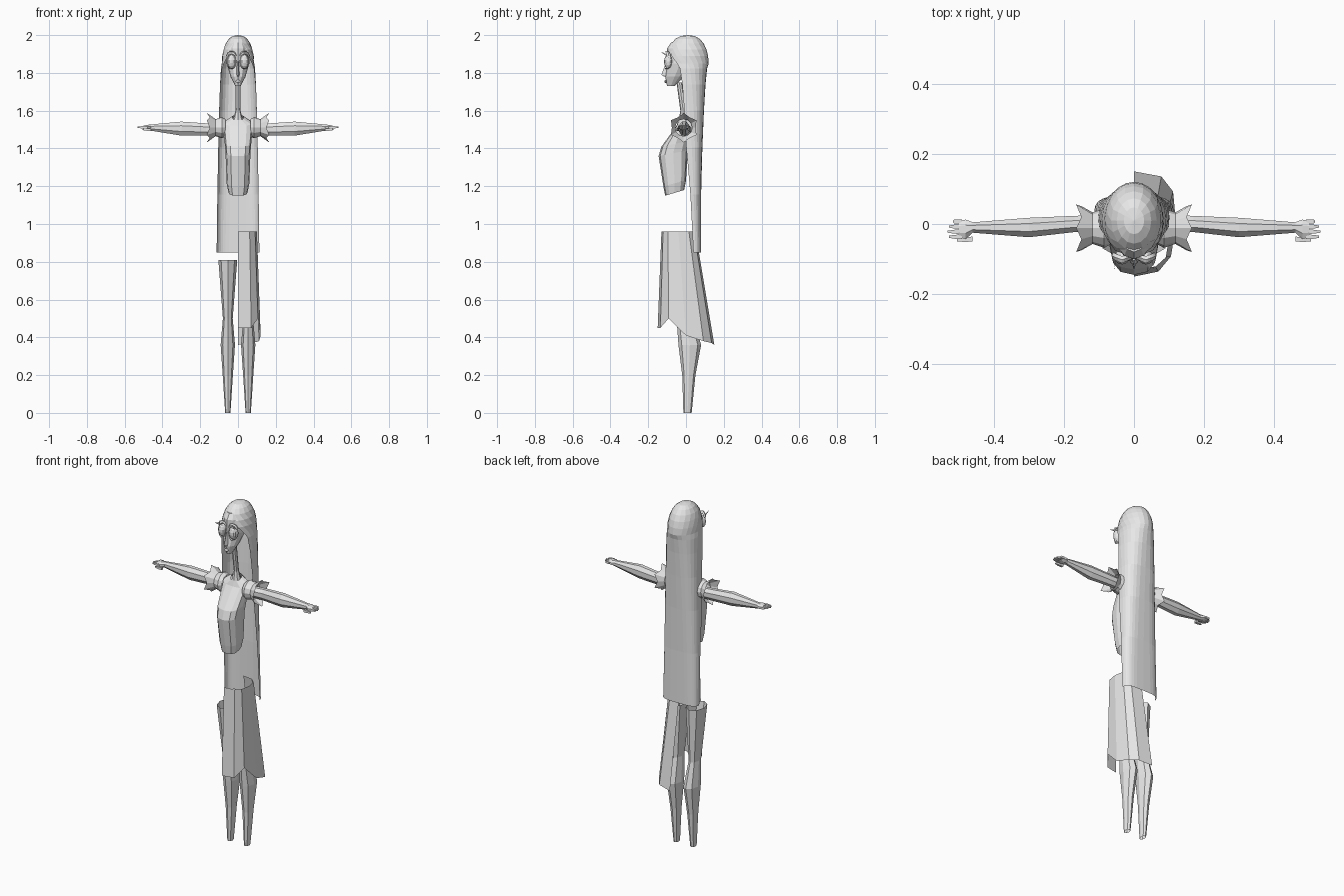
import bpy, bmesh, math
from mathutils import Vector

cube = bpy.data.objects.get("Cube")
if cube:
    bpy.data.objects.remove(cube, do_unlink=True)

grey = bpy.data.materials.new("plain grey")
grey.use_nodes = True
grey.diffuse_color = (.8, .8, .8, 1)
shader = grey.node_tree.nodes["Principled BSDF"]
shader.inputs["Base Color"].default_value = grey.diffuse_color


def finish(name, bm):
    bmesh.ops.remove_doubles(bm, verts=bm.verts[:], dist=.0005)
    bmesh.ops.recalc_face_normals(bm, faces=bm.faces[:])
    mesh = bpy.data.meshes.new(name)
    bm.to_mesh(mesh)
    bm.free()
    mesh.materials.append(grey)
    part = bpy.data.objects.new(name, mesh)
    bpy.context.scene.collection.objects.link(part)


def loft(name, rings, closed=True, caps=False):
    """Skin a list of equally long point rings."""
    bm = bmesh.new()
    rows = [[bm.verts.new(point) for point in ring] for ring in rings]
    count = len(rows[0])
    for upper, lower in zip(rows, rows[1:]):
        for i in range(count if closed else count - 1):
            j = (i + 1) % count
            bm.faces.new((upper[i], upper[j], lower[j], lower[i]))
    if caps:
        bm.faces.new(rows[0])
        bm.faces.new(rows[-1])
    finish(name, bm)


def mix(start, end, amount):
    return start + (end - start) * amount


def soft(value, squareness):
    """Bend a sine or cosine towards a squared outline."""
    return math.copysign(abs(value) ** squareness, value)


def around(sides, turn=0):
    """Sine and cosine pairs for a regular outline."""
    angles = [math.tau * (i + turn) / sides for i in range(sides)]
    return [(math.sin(angle), math.cos(angle)) for angle in angles]


def level(z, width, front, back, sides=8, centre=0, slant=0, squareness=1):
    """A horizontal oval ring, its back edge raised by the slant."""
    middle, depth = (front + back) / 2, (back - front) / 2
    ring = []
    for s, c in around(sides):
        s, c = soft(s, squareness), soft(c, squareness)
        ring.append((centre + width * s, middle - depth * c, z + slant * (1 - c) / 2))
    return ring


def across(x, y, z, depth, height, sides=8):
    """An oval ring standing across the arm direction."""
    return [(x, y + depth * s, z + height * c) for s, c in around(sides, .5)]


def ball(name, centre, size):
    bm = bmesh.new()
    bmesh.ops.create_uvsphere(bm, u_segments=10, v_segments=7, radius=1)
    bmesh.ops.scale(bm, vec=size, verts=bm.verts[:])
    bmesh.ops.translate(bm, vec=centre, verts=bm.verts[:])
    finish(name, bm)


# Head with a narrow chin
skull = [(1.73, .014, -.1, -.06), (1.78, .04, -.11, -.01), (1.85, .06, -.1, .04),
         (1.93, .055, -.1, .05), (1.96, .04, -.08, .04)]
loft("head", [level(*ring, sides=12) for ring in skull], caps=True)

# Nose bridge, tip and base, then lips
bridge = [(.005, -.105, 1.86), (.01, -.13, 1.79), (.008, -.115, 1.78)]
loft("nose", [[(-half, -.1, z), (0, tip, z), (half, -.1, z)] for half, tip, z in bridge],
     caps=True)
ball("lips", Vector((0, -.107, 1.755)), Vector((.013, .007, .008)))


# Long hair: a dome that parts around the face, then a panel hanging down the back
def hair_row(z, width, front, back, gap, squareness):
    row = []
    for i in range(17):
        angle = mix(gap, math.tau - gap, i / 16)
        s, c = soft(math.sin(angle), squareness), soft(math.cos(angle), squareness)
        row.append((width * s, .01 - (front if c > 0 else back) * c, z))
    return row


hair = []
for i in range(1, 7):
    rise = math.pi / 2 * i / 6
    spread = math.sin(rise) ** .8
    hair.append(hair_row(mix(1.85, 2, math.cos(rise)), .086 * spread, .115 * spread,
                         .11 * spread, max(0, rise - math.pi / 4) * 4 / 3, 1))
hair.insert(0, [(0, .01, 2)] * len(hair[0]))
for i in range(1, 7):
    drop = i / 6
    hair.append(hair_row(1.85 - drop ** 2, mix(.086, .114, drop), mix(.11, .03, drop),
                         max(.07, mix(.11, .06, drop)),
                         math.radians(mix(60, 100, drop)), mix(1, .5, drop)))
loft("long_hair", hair, closed=False)

# Neck flaring into the shoulders
throat = [(1.75, .014, -.05, -.02), (1.6, .013, -.03, 0), (1.54, .03, -.04, .01)]
loft("neck", [level(*ring) for ring in throat])

# Torso with sloped shoulders, forward bust and slanted open hem
trunk = [(1.55, .03, -.04, .01), (1.52, .08, -.05, .02), (1.41, .07, -.13, .02),
         (1.36, .066, -.145, .01), (1.2, .06, -.12, 0), (1.15, .05, -.11, -.01)]
loft("torso", [level(*ring, sides=12, slant=.03, squareness=.8) for ring in trunk])

# Half skirt: a wall running from front to back, with a ragged hem
waist, hem = [], []
for i, z in enumerate((.45, .45, .5, .41, .38, .37, .36)):
    angle = math.pi * i / 6
    s, c = soft(math.sin(angle), .7), soft(math.cos(angle), .7)
    waist.append((.1 * s, -.04 - .09 * c, .96))
    hem.append((mix(.11, .13, i / 6) * s, -.15 * c, z))
loft("half_skirt", [waist, hem], closed=False)


def eye_arc(side, reach, z, thick, begin, end):
    """A raised band bent around the eye."""
    arc = []
    for i in range(13):
        angle = math.radians(mix(begin, end, i / 12))
        c, s = math.cos(angle), math.sin(angle)
        bulge = .012 * (1 - abs(c))
        arc.append([(side * (.034 + (reach + grow) * c), y - bulge,
                     z + (reach * 1.5 + grow) * s)
                    for grow, y in ((0, -.08), (thick, -.09), (0, -.1))])
    return arc


limb = [(.06, 0, .03, .03), (.17, 0, .025, .035), (.3, -.01, .03, .04),
        (.46, -.01, .016, .018), (.48, -.015, .03, .015), (.5, -.015, .025, .01)]
calf = [(.81, .05, -.09, .05), (.5, .026, -.05, .04), (.36, .038, -.04, .08),
        (.2, .027, -.02, .05), (0, .014, -.014, .03)]
cuff = [(.065, .045, 0), (.085, .056, 0), (.118, .045, 0), (.165, .078, .015)]

for name, side in (("left", 1), ("right", -1)):
    # Eye with its rim, brow and lash
    ball(name + "_eye", Vector((side * .034, -.094, 1.86)), Vector((.023, .022, .037)))
    loft(name + "_eye_rim", eye_arc(side, .025, 1.86, .003, 0, 360))
    loft(name + "_eyebrow", eye_arc(side, .028, 1.87, .005, 25, 155))
    lash = [across(side * .05, -.095, 1.89, .006, .006, 4),
            across(side * .057, -.13, 1.91, .001, .001, 4)]
    loft(name + "_lash", lash, caps=True)

    # Sleeve flaring into six points
    sleeve = []
    for x, radius, notch in cuff:
        row = []
        for i, (s, c) in enumerate(around(12)):
            cut = notch * (i % 2)
            row.append((side * (x - cut), (radius - cut) * s - .012,
                        (radius - cut) * c + 1.51))
        sleeve.append(row)
    loft(name + "_sleeve", sleeve)

    # Arm and palm, rising slightly towards the hand
    arm = [across(side * x, y, 1.495 + x / 30, depth, height)
           for x, y, depth, height in limb]
    loft(name + "_arm", arm, caps=True)

    # Four fingers and a thumb
    for finger in range(4):
        y = .007 - .0145 * finger
        tip = .532 - .004 * abs(finger - 2) ** 2
        digit = [across(side * x, y, 1.512, radius, radius, 4)
                 for x, radius in ((.49, .009), (.512, .008), (tip, .004))]
        loft(f"{name}_finger_{finger}", digit, caps=True)
    thumb = [across(side * x, -.08 * x ** .8, 1.5, radius, radius, 4)
             for x, radius in ((.46, .01), (.485, .009), (.505, .004))]
    loft(name + "_thumb", thumb, caps=True)

    # Tapered leg
    loft(name + "_leg", [level(*ring, centre=side * .054) for ring in calf])
